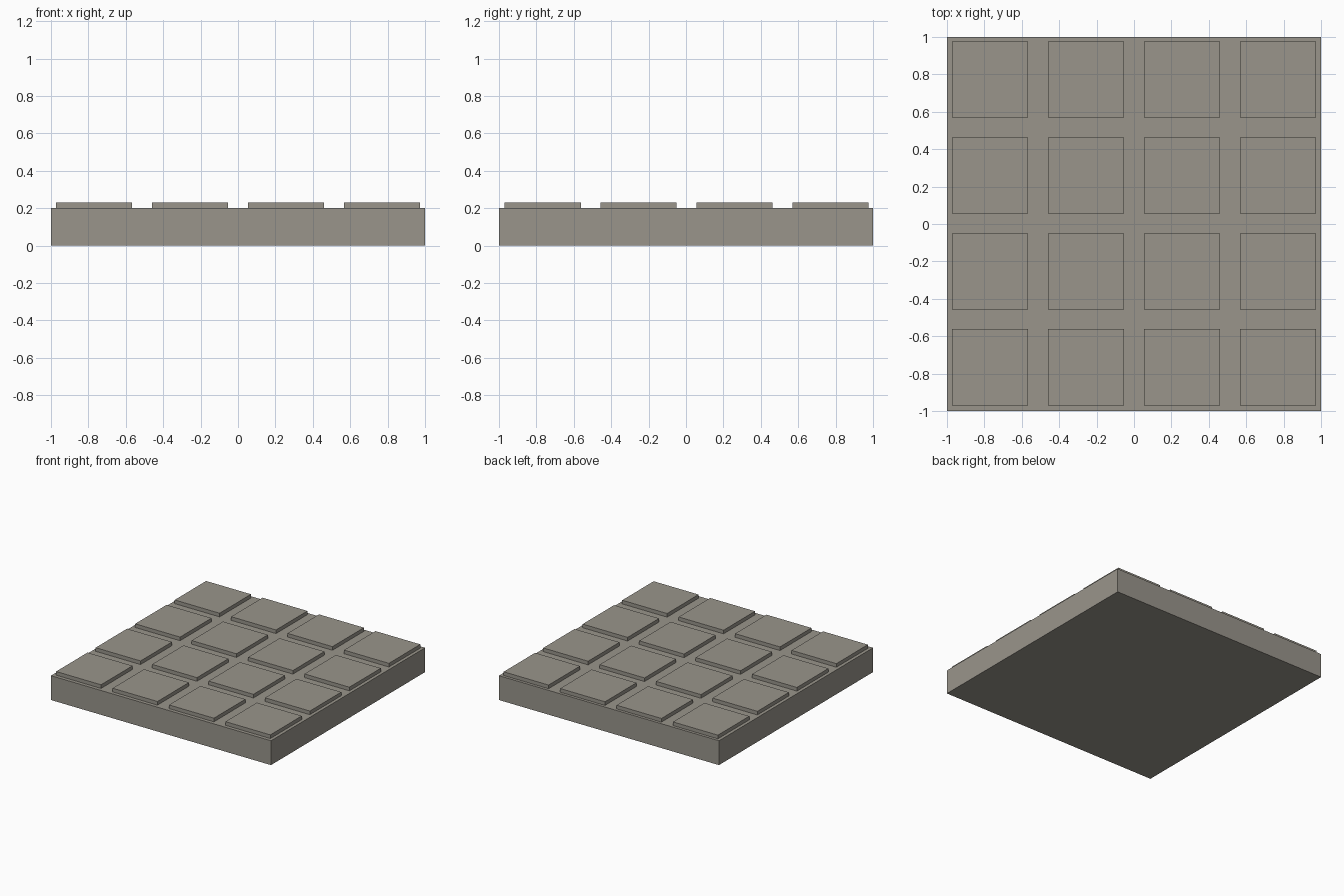
import bpy

if "Cube" in bpy.data.objects:
    bpy.data.objects.remove(bpy.data.objects["Cube"])

# One stone colour for the whole model
stone = bpy.data.materials.new("warm_grey_stone")
stone.diffuse_color = (0.32, 0.30, 0.26, 1.0)
stone.use_nodes = True
stone.node_tree.nodes["Principled BSDF"].inputs["Base Color"].default_value = stone.diffuse_color


def box(name, center, size):
    bpy.ops.mesh.primitive_cube_add(size=1, location=center)
    obj = bpy.context.object
    obj.name = name
    obj.scale = size
    bpy.ops.object.transform_apply(location=False, rotation=False, scale=True)
    obj.data.materials.append(stone)
    return obj


BASE_H = 0.2
TILE_H = 0.03
TILE = 0.408
PITCH = 0.513

# Square slab
box("base_slab", (0, 0, BASE_H / 2), (2, 2, BASE_H))

# 4 x 4 grid of raised paving tiles
for row in range(4):
    for col in range(4):
        x = (col - 1.5) * PITCH
        y = (row - 1.5) * PITCH + 0.003
        box(f"paving_tile_{row + 1}_{col + 1}",
            (x, y, BASE_H + TILE_H / 2), (TILE, TILE, TILE_H))
